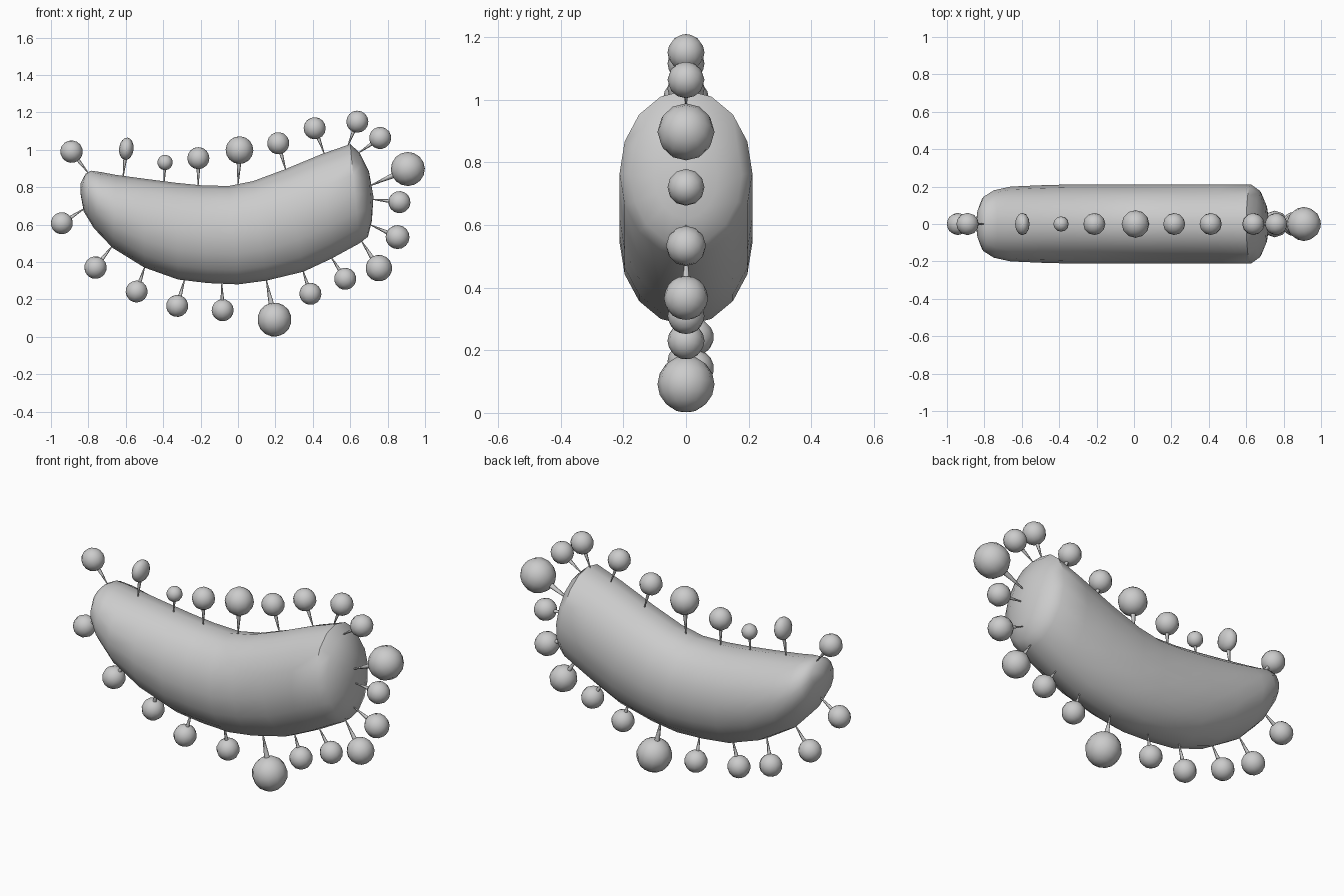
import bpy, bmesh, math
from mathutils import Vector, Matrix

if "Cube" in bpy.data.objects:
    bpy.data.objects.remove(bpy.data.objects["Cube"])


def finish(bm, name, angle=None):
    bmesh.ops.recalc_face_normals(bm, faces=bm.faces[:])
    me = bpy.data.meshes.new(name)
    bm.to_mesh(me)
    bm.free()
    ob = bpy.data.objects.new(name, me)
    bpy.context.collection.objects.link(ob)
    bpy.ops.object.select_all(action='DESELECT')
    ob.select_set(True)
    bpy.context.view_layer.objects.active = ob
    if angle:
        bpy.ops.object.shade_smooth_by_angle(angle=math.radians(angle))
    else:
        bpy.ops.object.shade_smooth()
    return ob


# Curved body: top point, bottom point and half width of each oval section
SECTIONS = [
    (-.815, .872, -.843, .77, .085), (-.785, .888, -.825, .67, .145),
    (-.73, .88, -.77, .58, .18), (-.65, .865, -.67, .475, .2),
    (-.5, .845, -.5, .37, .207), (-.33, .823, -.32, .306, .212),
    (-.2, .81, -.16, .287, .212), (-.05, .806, 0, .28, .212),
    (.08, .832, .15, .3, .212), (.25, .895, .35, .348, .212),
    (.45, .978, .5, .418, .212), (.6, 1.03, .65, .5, .212),
    (.65, .985, .695, .535, .178), (.70, .885, .716, .62, .1)]
SIDES = 16
bm = bmesh.new()
rings = []
for tx, tz, bx, bz, w in SECTIONS:
    top, bot = Vector((tx, 0, tz)), Vector((bx, 0, bz))
    mid, half = (top + bot) / 2, (top - bot) / 2
    rings.append([bm.verts.new(mid + half * math.cos(a) + Vector((0, w * math.sin(a), 0)))
                  for a in (2 * math.pi * i / SIDES for i in range(SIDES))])
for r, s in zip(rings, rings[1:]):
    for i in range(SIDES):
        j = (i + 1) % SIDES
        bm.faces.new((r[i], r[j], s[j], s[i]))
for ring, tip in ((rings[0], (-.842, 0, .82)), (rings[-1], (.724, 0, .75))):
    c = bm.verts.new(tip)
    for i in range(SIDES):
        bm.faces.new((ring[i], ring[(i + 1) % SIDES], c))
finish(bm, "body", 40)

# Pins: ball x, y, z, radius, then x, z of the stem's pointed end
PINS = [
    (-.89, 0, .99, .06, -.80, .875), (-.597, 0, 1.005, .06, -.615, .85),
    (-.39, 0, .932, .041, -.395, .82), (-.212, 0, .955, .059, -.213, .8),
    (.008, 0, .998, .074, 0, .805), (.215, 0, 1.035, .059, .257, .885),
    (.41, 0, 1.115, .059, .463, .975), (.638, 0, 1.15, .059, .585, 1.015),
    (.76, 0, 1.063, .059, .64, .98), (.908, 0, .897, .091, .70, .805),
    (.863, 0, .72, .059, .715, .735), (.853, 0, .533, .064, .705, .60),
    (.753, 0, .367, .071, .655, .52), (.573, 0, .31, .059, .495, .43),
    (.387, 0, .23, .059, .345, .36), (.195, 0, .092, .091, .15, .31),
    (-.082, .03, .142, .059, -.087, .29), (-.325, 0, .165, .059, -.282, .32),
    (-.542, .03, .242, .059, -.495, .385), (-.762, 0, .37, .06, -.665, .495),
    (-.942, 0, .607, .059, -.815, .69)]
for k, (x, y, z, r, px, pz) in enumerate(PINS):
    ball, point = Vector((x, y, z)), Vector((px, 0, pz))
    d = ball - point
    # local z runs outward along the pin, local y stays across the model
    zax = d.normalized()
    xax = Vector((0, 1, 0)).cross(zax).normalized()
    rot = Matrix((xax, zax.cross(xax), zax)).transposed().to_4x4()

    # Tapered stem, pointed where it meets the body
    bm = bmesh.new()
    bmesh.ops.create_cone(bm, cap_ends=True, segments=8, radius1=.002,
                          radius2=r * .24, depth=d.length,
                          matrix=Matrix.Translation((ball + point) / 2) @ rot)
    finish(bm, f"pin_stem_{k + 1}", 50)

    # Ball head; the second one is a flattened disc
    squash = .65 if k == 1 else 1
    bm = bmesh.new()
    bmesh.ops.create_uvsphere(bm, u_segments=12, v_segments=8, radius=r,
                              matrix=Matrix.Translation(ball) @ rot @ Matrix.Diagonal((squash, 1, 1, 1)))
    finish(bm, f"pin_ball_{k + 1}")
